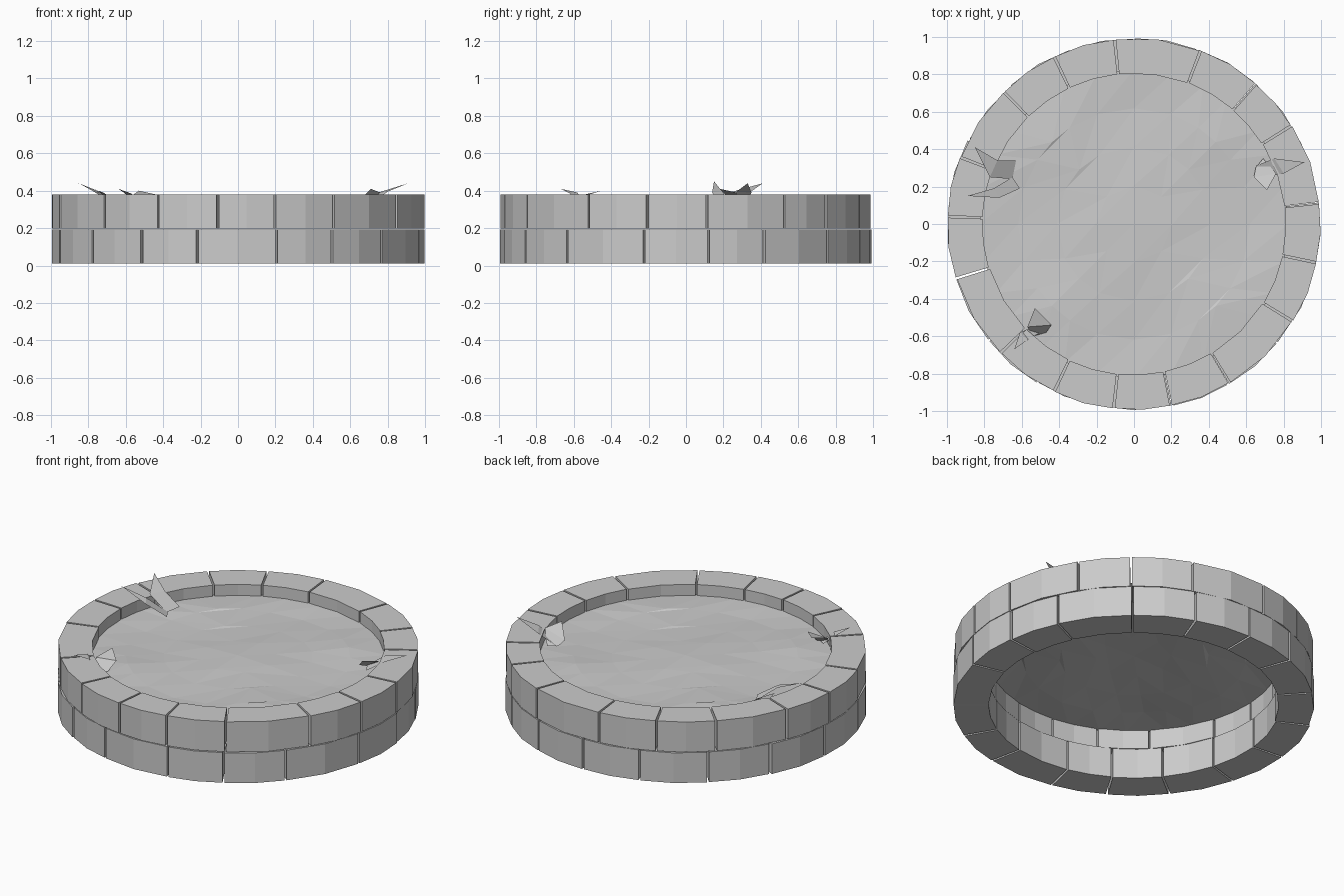
import bpy, bmesh, random
from math import sin, cos, radians, hypot, atan2

if "Cube" in bpy.data.objects:
    bpy.data.objects.remove(bpy.data.objects["Cube"])

random.seed(4)

def add_mesh(name, verts, faces):
    me = bpy.data.meshes.new(name)
    me.from_pydata(verts, [], faces)
    bm = bmesh.new()
    bm.from_mesh(me)
    bmesh.ops.recalc_face_normals(bm, faces=bm.faces)
    bm.to_mesh(me)
    bm.free()
    ob = bpy.data.objects.new(name, me)
    bpy.context.collection.objects.link(ob)
    return ob

def stone_course(name, joints, z0, z1, r_in):
    """One ring of curved blocks between the joint angles (degrees)."""
    verts, faces = [], []
    for a, b in zip(joints, joints[1:] + [joints[0] + 360]):
        gap = 0.35
        n = len(verts)
        jit = random.uniform(-0.004, 0.004)
        for i in range(3):
            t = radians(a + gap + (b - a - 2 * gap) * i / 2)
            ro = 0.992 + jit + (0.004 if i == 1 else 0)
            ri = r_in + jit
            for r, z in ((ri, z0), (ro, z0), (ro, z1), (ri, z1)):
                verts.append((r * cos(t), r * sin(t), z))
        faces += [(n + 4*i + j, n + 4*i + (j + 1) % 4,
                   n + 4*i + 4 + (j + 1) % 4, n + 4*i + 4 + j)
                  for i in range(2) for j in range(4)]
        faces += [(n, n + 1, n + 2, n + 3), (n + 8, n + 9, n + 10, n + 11)]
    return add_mesh(name, verts, faces)

# Two courses of stone blocks with staggered joints
stone_course("upper_stones", [-163, -136, -115.5, -96.3, -78.5, -59, -31.5, -12,
             6.5, 32, 49, 69, 96, 115.5, 134.6, 159, 177.7], 0.197, 0.38, 0.808)
stone_course("lower_stones", [-163, -141.3, -121.3, -102.7, -78, -59.6, -39.7, -13,
             7, 25, 49.5, 70, 90, 110, 132, 153, 175], 0.01, 0.193, 0.80)

# Uneven soil: a 5 x 5 grid whose border is pushed out to the circle
verts, faces = [], []
N = 8
for j in range(N + 1):
    for i in range(N + 1):
        x, y = i - N / 2, j - N / 2
        m = max(abs(x), abs(y)) / (N / 2)
        d = hypot(x, y) or 1
        bump = 0.02 * cos(x * 1.1) * cos(y * 0.9) if m < 1 else 0
        verts.append((0.825 * m * x / d, 0.825 * m * y / d, 0.312 + bump * 0.6))
for j in range(N):
    for i in range(N):
        k = j * (N + 1) + i
        faces += [(k, k + 1, k + N + 2), (k, k + N + 2, k + N + 1)]
add_mesh("soil", verts, faces)

# Leaf tufts: each leaf is a tip, two base-side pairs
tufts = {
    "left_leaves": [
        [(-.85, .41, .44), (-.73, .34, .39), (-.63, .34, .32), (-.65, .24, .32), (-.77, .25, .395)],
        [(-.89, .15, .45), (-.75, .19, .40), (-.65, .25, .32), (-.61, .19, .32), (-.72, .14, .39)]],
    "right_leaves": [
        [(.91, .33, .44), (.75, .35, .39), (.65, .31, .32), (.69, .25, .32), (.80, .27, .395)],
        [(.71, .18, .41), (.76, .27, .39), (.69, .35, .33), (.65, .30, .32), (.64, .25, .34)]],
    "front_leaves": [
        [(-.64, -.67, .41), (-.61, -.58, .39), (-.54, -.55, .33), (-.50, -.58, .32), (-.57, -.62, .385)],
        [(-.53, -.45, .40), (-.57, -.55, .37), (-.54, -.60, .32), (-.47, -.58, .32), (-.44, -.54, .38)]],
}
for name, leaves in tufts.items():
    verts, faces = [], []
    for leaf in leaves:
        n = len(verts)
        verts += leaf
        faces += [(n, n + 1, n + 4), (n + 1, n + 2, n + 3, n + 4)]
    add_mesh(name, verts, faces)
